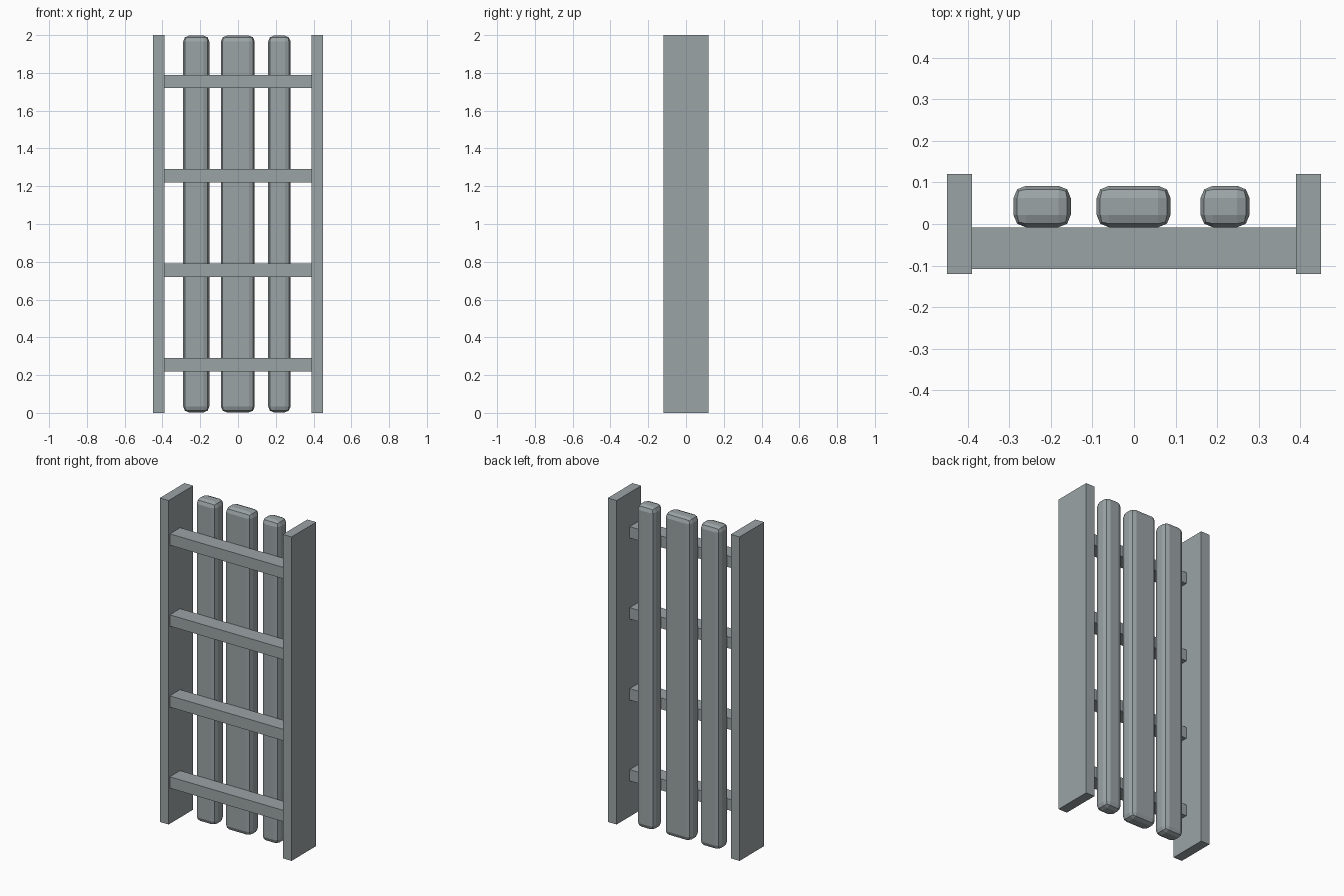
import bpy

cube = bpy.data.objects.get("Cube")
if cube:
    bpy.data.objects.remove(cube, do_unlink=True)

# Single grey colour
grey = bpy.data.materials.new("blue_grey")
grey.use_nodes = True
colour = (0.33, 0.37, 0.38, 1)
grey.diffuse_color = colour
grey.node_tree.nodes["Principled BSDF"].inputs["Base Color"].default_value = colour


def box(name, x, y, z, bevel=0):
    """Box spanning the given (min, max) ranges, with optional rounded edges."""
    spans = (x, y, z)
    bpy.ops.mesh.primitive_cube_add(size=1, location=[(a + b) / 2 for a, b in spans])
    obj = bpy.context.object
    obj.name = name
    obj.scale = [b - a for a, b in spans]
    bpy.ops.object.transform_apply(location=False, rotation=False, scale=True)
    obj.data.materials.append(grey)
    if bevel:
        mod = obj.modifiers.new("rounded_edges", 'BEVEL')
        mod.width = bevel
        mod.segments = 2
    return obj


# Side boards
box("left_side_board", (0.39, 0.45), (-0.12, 0.12), (0, 2))
box("right_side_board", (-0.45, -0.39), (-0.12, 0.12), (0, 2))

# Evenly spaced cross rails
for i in range(4):
    z = 0.22 + 0.5 * i
    box(f"cross_rail_{i + 1}", (-0.39, 0.39), (-0.108, -0.008), (z, z + 0.07))

# Rounded upright slats behind the rails
for name, x in (("right_slat", (-0.29, -0.152)),
                ("middle_slat", (-0.09, 0.088)),
                ("left_slat", (0.16, 0.278))):
    box(name, x, (-0.008, 0.092), (0.003, 1.997), bevel=0.03)
